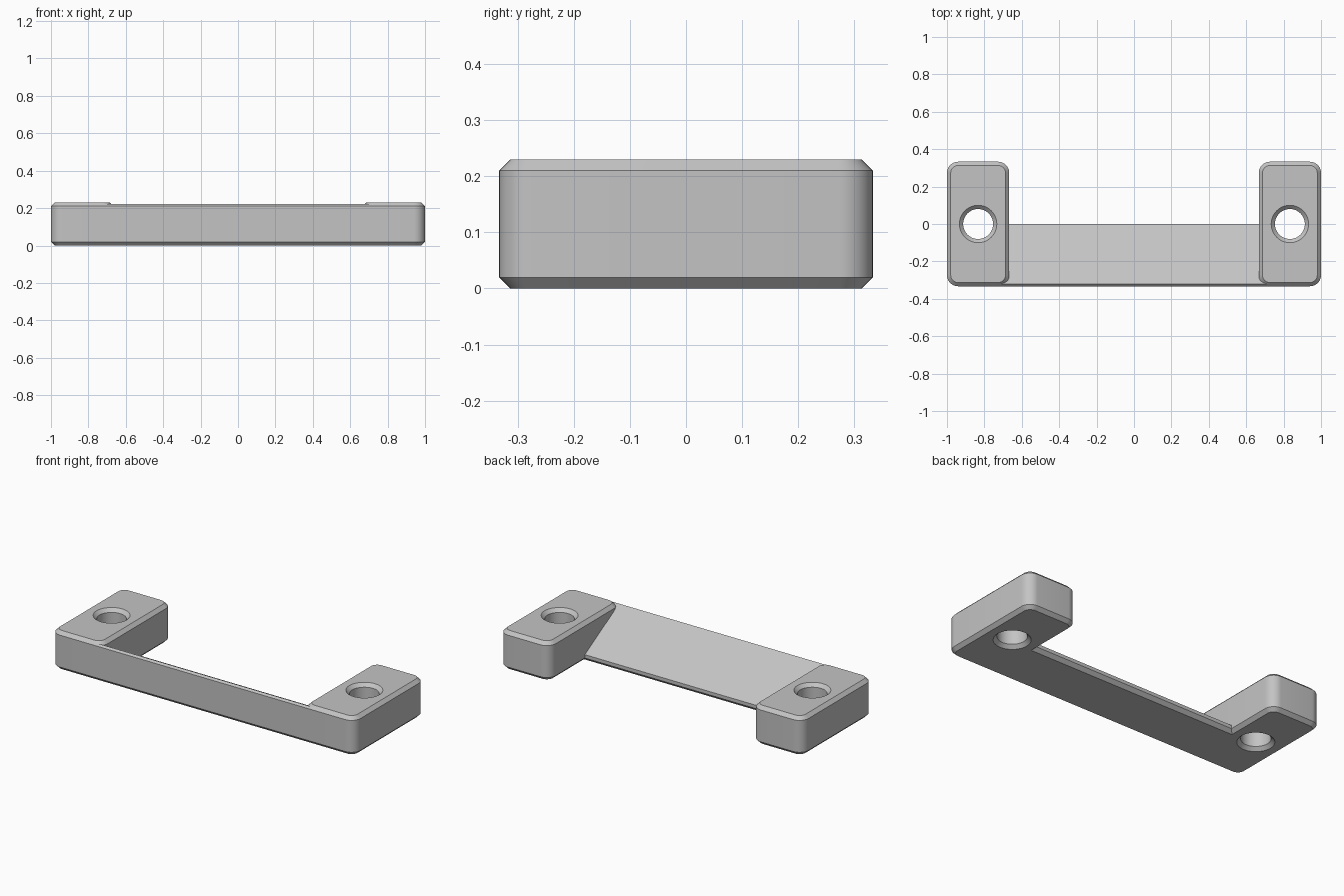
import bpy
import bmesh
import math

if "Cube" in bpy.data.objects:
    bpy.data.objects.remove(bpy.data.objects["Cube"], do_unlink=True)

HALF_X, HALF_Y, HEIGHT = 1.0, 0.333, 0.23
EAR_INNER, HOLE_X = 0.667, 0.8335
CHAMFER, CORNER = 0.02, 0.06

grey = bpy.data.materials.new("light grey")
grey.use_nodes = True
colour = (0.55, 0.55, 0.55, 1)
grey.diffuse_color = colour
grey.node_tree.nodes["Principled BSDF"].inputs["Base Color"].default_value = colour


def loft(name, rings):
    """Solid through a stack of matching closed rings, capped at both ends."""
    bm = bmesh.new()
    loops = [[bm.verts.new(p) for p in ring] for ring in rings]
    n = len(loops[0])
    for a, b in zip(loops, loops[1:]):
        for i in range(n):
            j = (i + 1) % n
            bm.faces.new((a[i], a[j], b[j], b[i]))
    bm.faces.new(loops[0])
    bm.faces.new(loops[-1])
    bmesh.ops.recalc_face_normals(bm, faces=bm.faces)
    mesh = bpy.data.meshes.new(name)
    bm.to_mesh(mesh)
    bm.free()
    mesh.materials.append(grey)
    obj = bpy.data.objects.new(name, mesh)
    bpy.context.collection.objects.link(obj)
    return obj


def rounded_ring(cx, inset, z, steps=10):
    """Rounded rectangle outline of a mounting ear, shrunk by inset."""
    r = CORNER - inset
    dx, dy = (HALF_X - EAR_INNER) / 2 - CORNER, HALF_Y - CORNER
    ring = []
    for k, (sx, sy) in enumerate(((1, 1), (-1, 1), (-1, -1), (1, -1))):
        for i in range(steps + 1):
            a = math.pi / 2 * (k + i / steps)
            ring.append((cx + sx * dx + r * math.cos(a), sy * dy + r * math.sin(a), z))
    return ring


def circle_ring(cx, r, z, n=48):
    return [(cx + r * math.cos(math.tau * i / n), r * math.sin(math.tau * i / n), z)
            for i in range(n)]


def combine(target, tool, operation):
    mod = target.modifiers.new("combine", 'BOOLEAN')
    mod.operation, mod.solver, mod.object = operation, 'EXACT', tool
    bpy.ops.object.select_all(action='DESELECT')
    bpy.context.view_layer.objects.active = target
    target.select_set(True)
    bpy.ops.object.modifier_apply(modifier=mod.name)
    bpy.data.objects.remove(tool, do_unlink=True)


# Sloped cross beam, running a little way into both ears
profile = [(-HALF_Y, CHAMFER), (-HALF_Y + CHAMFER, 0), (-CHAMFER, 0), (0, CHAMFER),
           (0, 0.04), (-HALF_Y + 0.011, 0.221), (-HALF_Y, HEIGHT - CHAMFER)]
bracket = loft("bracket", [[(x, y, z) for y, z in profile] for x in (-0.73, 0.73)])

# Chamfered mounting ears
for side in (-1, 1):
    levels = ((CHAMFER, 0), (0, CHAMFER), (0, HEIGHT - CHAMFER), (CHAMFER, HEIGHT))
    ear = loft("ear", [rounded_ring(side * HOLE_X, inset, z) for inset, z in levels])
    combine(bracket, ear, 'UNION')

# Screw holes, countersunk at top and bottom
for side in (-1, 1):
    steps = ((0.11, -0.01), (0.08, CHAMFER), (0.08, HEIGHT - CHAMFER), (0.11, HEIGHT + 0.01))
    cutter = loft("hole_cutter", [circle_ring(side * HOLE_X, r, z) for r, z in steps])
    cutter.hide_render = True
    combine(bracket, cutter, 'DIFFERENCE')

bpy.ops.object.shade_smooth_by_angle(angle=math.radians(25))
